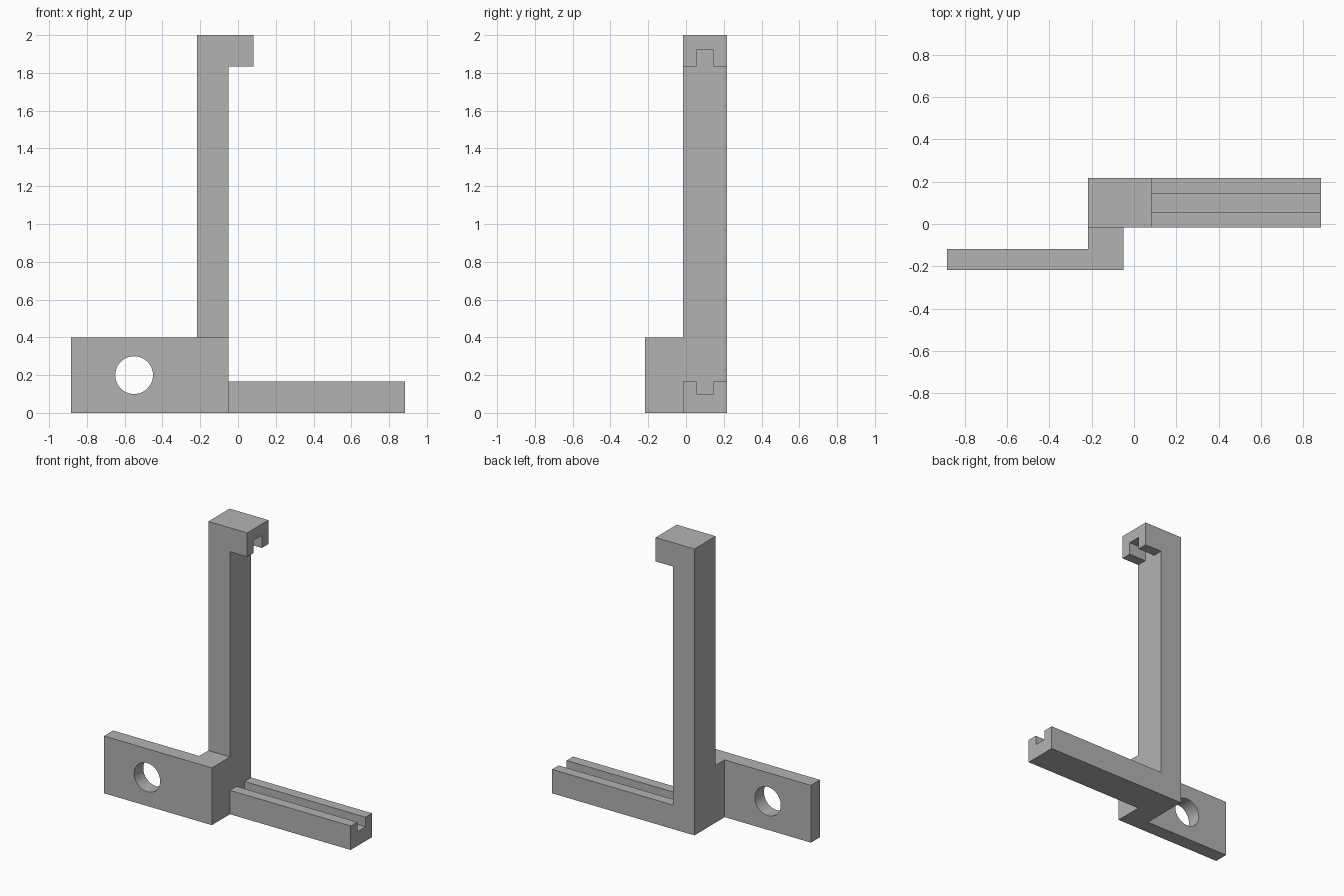
import bpy, bmesh, math
from mathutils import Matrix, Vector

cube = bpy.data.objects.get("Cube")
if cube:
    bpy.data.objects.remove(cube, do_unlink=True)

grey = bpy.data.materials.new("plain grey")
grey.use_nodes = True
grey.diffuse_color = (0.45, 0.45, 0.45, 1)
grey.node_tree.nodes["Principled BSDF"].inputs["Base Color"].default_value = grey.diffuse_color


def finish(name, bm):
    bmesh.ops.recalc_face_normals(bm, faces=bm.faces)
    mesh = bpy.data.meshes.new(name)
    bm.to_mesh(mesh)
    bm.free()
    mesh.materials.append(grey)
    obj = bpy.data.objects.new(name, mesh)
    bpy.context.collection.objects.link(obj)
    return obj


def prism(name, points, direction):
    """Extrude a closed outline along a direction."""
    bm = bmesh.new()
    face = bm.faces.new([bm.verts.new(p) for p in points])
    ext = bmesh.ops.extrude_face_region(bm, geom=[face], use_keep_orig=True)
    moved = [v for v in ext["geom"] if isinstance(v, bmesh.types.BMVert)]
    bmesh.ops.translate(bm, verts=moved, vec=Vector(direction))
    return finish(name, bm)


def combine(target, tool, operation):
    """Apply a boolean and discard the tool."""
    tool.hide_render = True
    mod = target.modifiers.new(operation, 'BOOLEAN')
    mod.operation, mod.object, mod.solver = operation, tool, 'EXACT'
    bpy.context.view_layer.objects.active = target
    bpy.ops.object.modifier_apply(modifier=mod.name)
    bpy.data.objects.remove(tool, do_unlink=True)


# Shared dimensions
post_l, post_r = -0.217, -0.05
front, mid, back = -0.217, -0.017, 0.217
end, hook_end, arm = 0.883, 0.083, 0.167

# Upright post with long lower rail and short top hook
outline = [(post_l, 0), (end, 0), (end, arm), (post_r, arm), (post_r, 2 - arm),
           (hook_end, 2 - arm), (hook_end, 2), (post_l, 2)]
holder = prism("post_rail_and_hook", [(x, mid, z) for x, z in outline], (0, back - mid, 0))

# Facing grooves in the rail and the hook
groove = [(post_r, 0.055, 0.1), (post_r, 0.145, 0.1),
          (post_r, 0.145, 1.92), (post_r, 0.055, 1.92)]
combine(holder, prism("groove_cutter", groove, (1.2, 0, 0)), 'DIFFERENCE')

# L-shaped mounting plate
plate = [(-end, front), (post_r, front), (post_r, mid), (post_l, mid),
         (post_l, front + 0.1), (-end, front + 0.1)]
bracket = prism("mounting_plate", [(x, y, 0) for x, y in plate], (0, 0, 0.4))

# Round bolt hole through the plate
bm = bmesh.new()
bmesh.ops.create_cone(bm, cap_ends=True, segments=64, radius1=0.1, radius2=0.1, depth=0.3,
                      matrix=Matrix.Translation((-0.55, -0.167, 0.2)) @ Matrix.Rotation(math.pi / 2, 4, 'X'))
combine(bracket, finish("hole_cutter", bm), 'DIFFERENCE')

# Join the plate to the post as one solid
combine(holder, bracket, 'UNION')
holder.name = "bracket_body"
holder.select_set(True)
bpy.ops.object.shade_smooth_by_angle(angle=math.radians(30))
